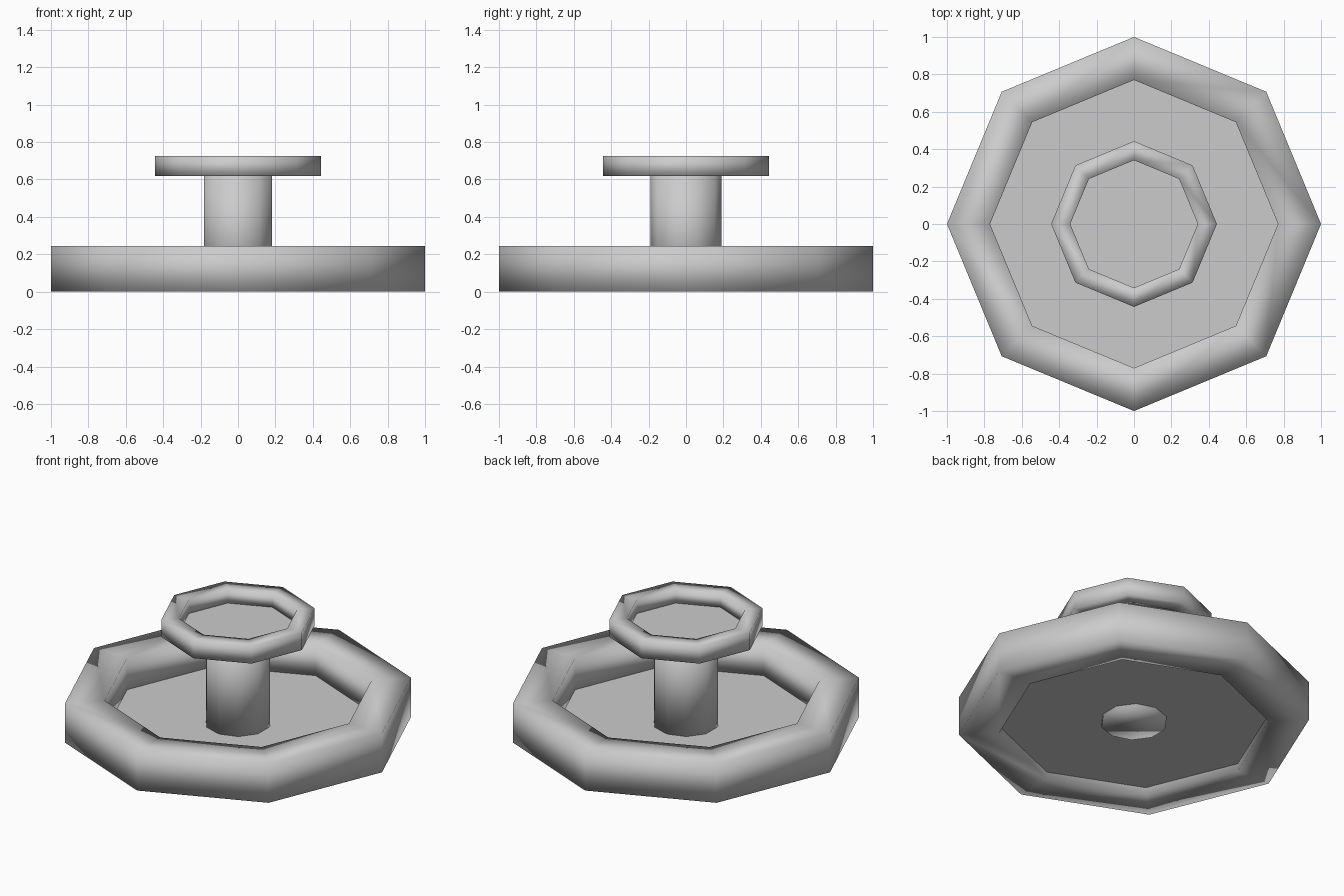
import bpy
from math import pi, cos, sin

if "Cube" in bpy.data.objects:
    bpy.data.objects.remove(bpy.data.objects["Cube"])


def smooth(obj):
    obj.data.polygons.foreach_set("use_smooth", [True] * len(obj.data.polygons))


def ring(name, outer, inner, z0, z1, sides=8):
    """Octagonal ring with a boxy section, softly shaded."""
    section = [(outer, z0), (outer, z1), (inner, z1), (inner, z0)]
    verts = [(r * cos(2 * pi * i / sides), r * sin(2 * pi * i / sides), z)
             for i in range(sides) for r, z in section]
    faces = []
    for i in range(sides):
        a, b = i * 4, (i + 1) % sides * 4
        for k in range(4):
            n = (k + 1) % 4
            faces.append((a + k, b + k, b + n, a + n))
    mesh = bpy.data.meshes.new(name)
    mesh.from_pydata(verts, [], faces)
    obj = bpy.data.objects.new(name, mesh)
    bpy.context.collection.objects.link(obj)
    smooth(obj)


def disc(name, radius, z):
    """Flat octagonal floor inside a ring, corners on the axes."""
    bpy.ops.mesh.primitive_circle_add(vertices=8, radius=radius,
                                      fill_type='NGON', location=(0, 0, z))
    bpy.context.object.name = name


# Each tier is a ring with a thin floor near its bottom
for tier, size, z in (("lower", 1.0, 0.0), ("upper", 0.443, 0.618)):
    ring(tier + "_rim", size, 0.77 * size, z, z + 0.245 * size)
    disc(tier + "_floor", 0.772 * size, z + 0.045 * size)

# Ten-sided central column
z0, z1 = 0.025, 0.635
bpy.ops.mesh.primitive_cylinder_add(vertices=10, radius=0.19, depth=z1 - z0,
                                    location=(0, 0, (z0 + z1) / 2))
column = bpy.context.object
column.name = "column"
smooth(column)
